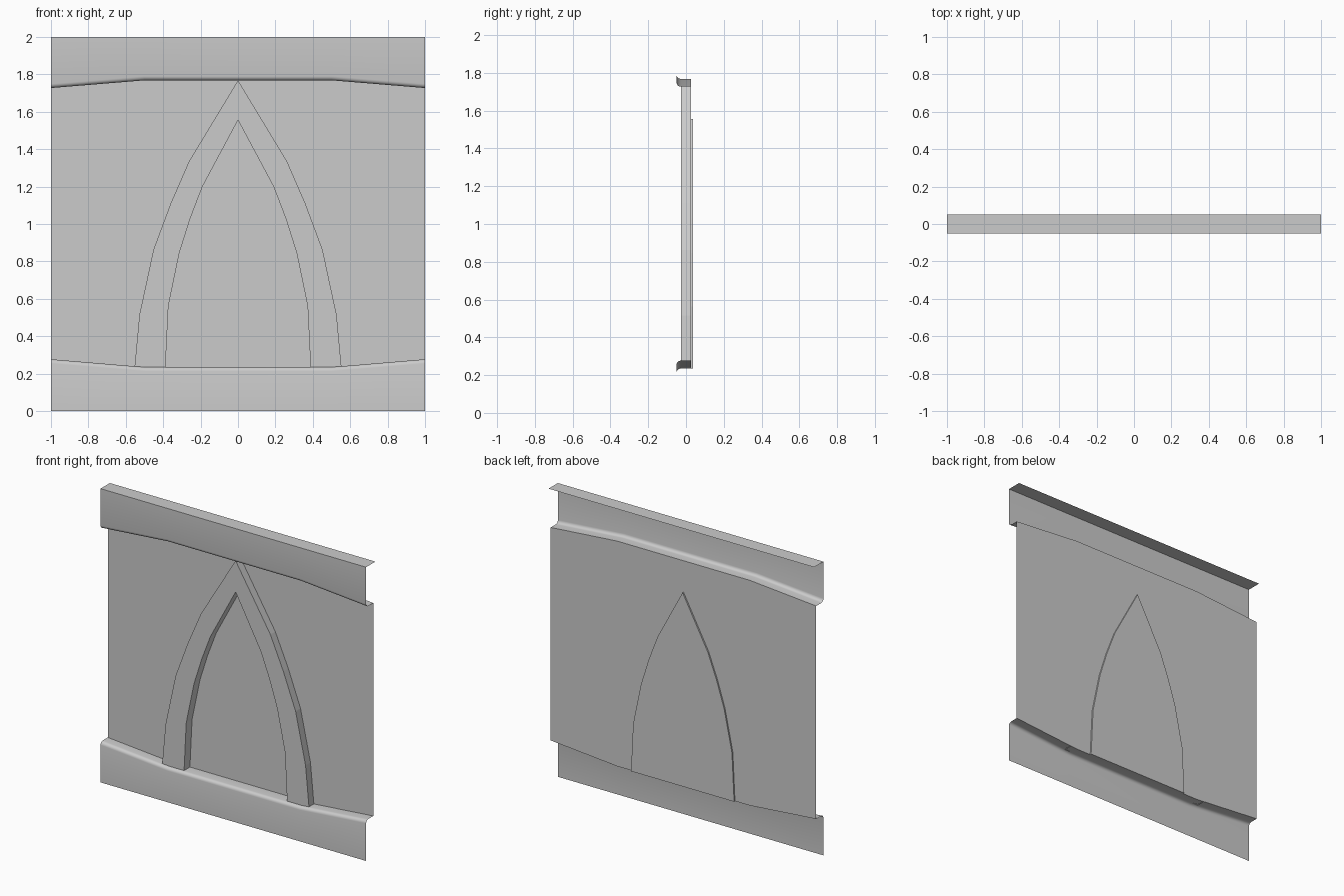
import bpy, bmesh, math
from mathutils import Vector

if "Cube" in bpy.data.objects:
    bpy.data.objects.remove(bpy.data.objects["Cube"])

FRONT, ARCH, WALL, RECESS, BACK = -0.05, -0.026, 0.027, 0.037, 0.05
XS = [-1, -0.5, 0.5, 1]
TOP_Z, BOT_Z = [1.727, 1.768, 1.768, 1.727], [0.277, 0.235, 0.235, 0.277]
# half outlines of the pointed arch (x, z), from foot to tip
OUTER = [(.553, .235), (.527, .515), (.452, .863), (.36, 1.11), (.262, 1.335), (0, 1.768)]
INNER = [(.388, .235), (.372, .563), (.313, .847), (.255, 1.03), (.19, 1.2), (0, 1.555)]


def make(name, faces, mirror=True, smooth=False):
    """faces: list of (points, direction the face should look)"""
    bm = bmesh.new()
    for pts, look in faces:
        f = bm.faces.new([bm.verts.new(p) for p in pts])
        f.normal_update()
        if f.normal.dot(Vector(look)) < 0:
            f.normal_flip()
    bmesh.ops.remove_doubles(bm, verts=bm.verts, dist=1e-5)
    me = bpy.data.meshes.new(name)
    bm.to_mesh(me)
    bm.free()
    ob = bpy.data.objects.new(name, me)
    bpy.context.collection.objects.link(ob)
    if mirror:
        ob.modifiers.new("mirror", 'MIRROR').use_axis[0] = True
    if smooth:
        bpy.context.view_layer.objects.active = ob
        ob.select_set(True)
        bpy.ops.object.shade_smooth_by_angle(angle=math.radians(35))
        ob.select_set(False)
    return ob


def flat(outline, y):
    return ([(x, y, z) for x, z in outline], (0, -1, 0))


def side(curve, y0, y1, look):
    return [([(a[0], y0, a[1]), (b[0], y0, b[1]), (b[0], y1, b[1]), (a[0], y1, a[1])], look)
            for a, b in zip(curve, curve[1:])]


def band(name, end_z, edge, s, lip):
    """Rail with a rounded edge turning back to the wall; s=+1 above, -1 below."""
    r, n = 0.022, 4
    rows = []
    for x, e in zip(XS, edge):
        row = [(x, BACK, end_z)] if lip else []
        row.append((x, FRONT, end_z))
        for i in range(n + 1):
            t = math.pi / 2 * i / n
            row.append((x, FRONT + r * (1 - math.cos(t)), e + s * r * (1 - math.sin(t))))
        row.append((x, WALL, e))
        rows.append(row)
    faces = []
    for a, b in zip(rows, rows[1:]):
        for i in range(len(a) - 1):
            look = (0, 0, 1) if lip and i == 0 else (0, -1, -s)
            faces.append(([a[i], b[i], b[i + 1], a[i + 1]], look))
    make(name, faces, mirror=False, smooth=True)


# rails
band("top_rail", 2.0, TOP_Z, 1, True)
band("bottom_rail", 0.0, BOT_Z, -1, False)

# wall with the arch opening
make("wall_panel", [flat([(0, 1.768), (.5, 1.768), (1, 1.727), (1, .277), (.5, .235)] + INNER, WALL)])

# raised arch frame
make("arch_frame", [flat(OUTER + INNER[::-1], ARCH)]
     + side(OUTER, ARCH, WALL, (1, 0, .5))
     + side(INNER, ARCH, RECESS, (-1, 0, -.5)))

# recessed panel inside the arch, with its small sill
make("arch_recess", [flat([(0, .235)] + INNER, RECESS)]
     + side([(0, .235), INNER[0]], WALL, RECESS, (0, 0, 1)))
